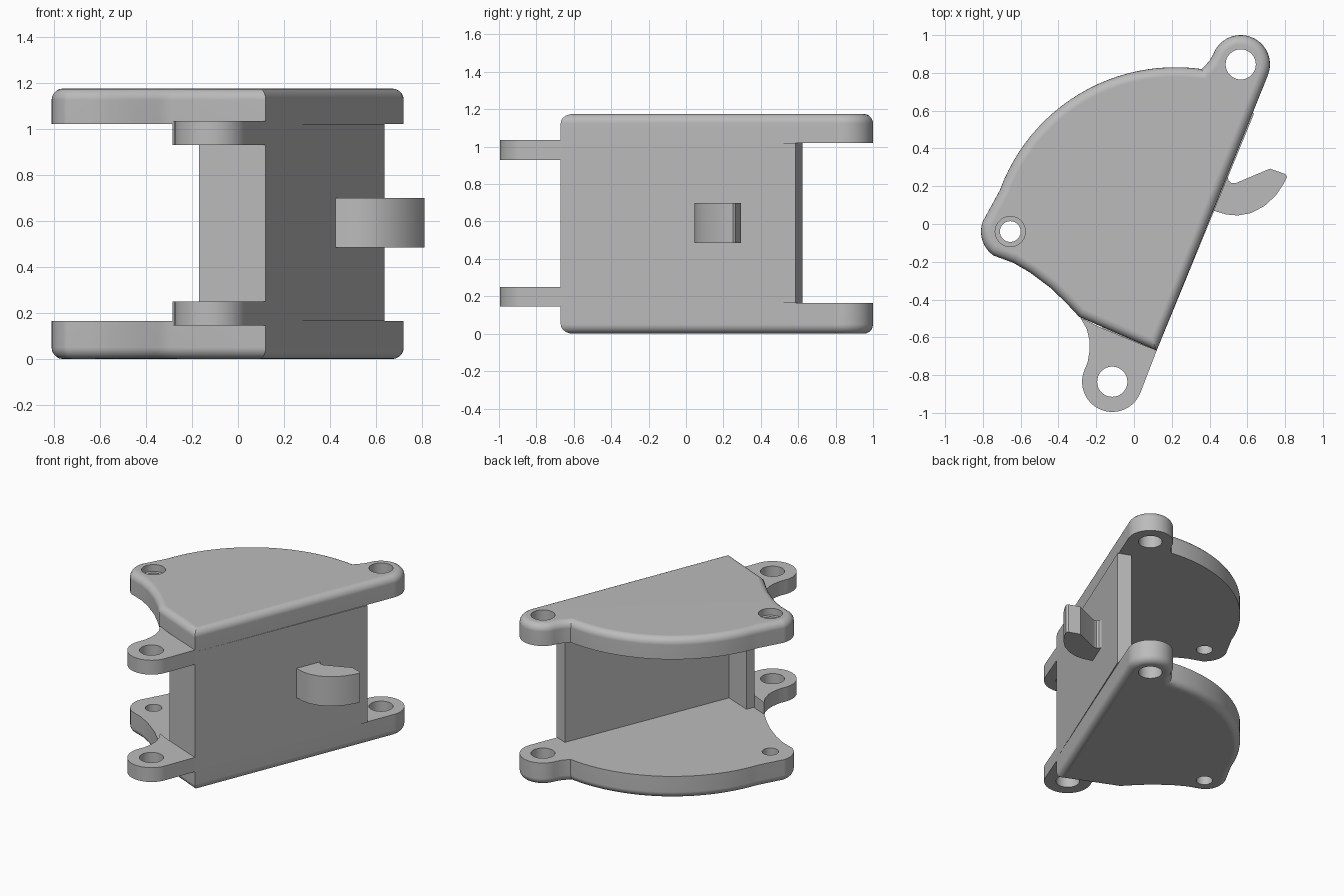
import bpy, bmesh
from math import radians, cos, sin
from mathutils import Vector

if "Cube" in bpy.data.objects:
    bpy.data.objects.remove(bpy.data.objects["Cube"])

grey = bpy.data.materials.new("plain grey")
grey.use_nodes = True
grey.diffuse_color = (0.5, 0.5, 0.5, 1)
grey.node_tree.nodes["Principled BSDF"].inputs["Base Color"].default_value = (0.5, 0.5, 0.5, 1)

# Key points: wall corner, wall direction, hinge centres
corner = Vector((0.12, -0.67))
along = Vector((0.38, 0.925)).normalized()
across = Vector((-along.y, along.x))
ear = (0.565, 0.845)
pivot = (-0.655, -0.04)
lug_eye = (-0.115, -0.835)


def arc(centre, r, a0, a1, n):
    angles = [radians(a0 + (a1 - a0) * i / n) for i in range(n + 1)]
    return [(centre[0] + r * cos(a), centre[1] + r * sin(a)) for a in angles]


def prism(name, outline, z0, z1, round_z=None, radius=0.05):
    """Extrude an outline, optionally rounding the rim at height round_z."""
    bm = bmesh.new()
    face = bm.faces.new([bm.verts.new((p[0], p[1], z0)) for p in outline])
    ext = bmesh.ops.extrude_face_region(bm, geom=[face])["geom"]
    for v in ext:
        if isinstance(v, bmesh.types.BMVert):
            v.co.z = z1
    bmesh.ops.recalc_face_normals(bm, faces=bm.faces[:])
    if round_z is not None:
        rim = [e for e in bm.edges if all(abs(v.co.z - round_z) < 1e-4 for v in e.verts)]
        bmesh.ops.bevel(bm, geom=rim, offset=radius, segments=5, profile=0.5,
                        affect='EDGES', clamp_overlap=False)
    mesh = bpy.data.meshes.new(name)
    bm.to_mesh(mesh)
    bm.free()
    mesh.materials.append(grey)
    obj = bpy.data.objects.new(name, mesh)
    bpy.context.collection.objects.link(obj)
    return obj


def activate(obj):
    bpy.ops.object.select_all(action='DESELECT')
    obj.select_set(True)
    bpy.context.view_layer.objects.active = obj


def drill(obj, centre, r, z0=-1, z1=2):
    cutter = prism("hole_cutter", arc(centre, r, 0, 350, 35), z0, z1)
    cutter.hide_render = True
    mod = obj.modifiers.new("hole", 'BOOLEAN')
    mod.operation = 'DIFFERENCE'
    mod.solver = 'EXACT'
    mod.object = cutter
    activate(obj)
    bpy.ops.object.modifier_apply(modifier=mod.name)
    bpy.data.objects.remove(cutter)


def finish(obj):
    activate(obj)
    bpy.ops.object.shade_smooth_by_angle(angle=radians(30))
    mod = obj.modifiers.new("flat_faces", 'WEIGHTED_NORMAL')
    mod.keep_sharp = True


# Fan-shaped plates, rounded on their outer rims
fan = ([corner] + arc(ear, 0.155, -22.4, 160, 24)
       + [(0.4, 0.865), (0.378, 0.84)]
       + arc((0.22, -0.16), 0.99, 82, 160, 24)
       + arc(pivot, 0.155, 160, 235, 10)
       + [(-0.64, -0.205), (-0.55, -0.257), (-0.44, -0.34), (-0.36, -0.417), (-0.29, -0.492)])
bottom_plate = prism("bottom_plate", fan, 0, 0.165, round_z=0)
top_plate = prism("top_plate", fan, 1.02, 1.175, round_z=1.175)
for plate in (bottom_plate, top_plate):
    drill(plate, ear, 0.08)
    drill(plate, pivot, 0.055)
drill(top_plate, pivot, 0.08, 1.125, 2)
finish(bottom_plate)
finish(top_plate)

# Upright wall with a short return flange at its front end
flange_end = corner + across * 0.313
wall_end = corner + along * 1.357
wall = [corner, wall_end, wall_end + across * 0.1,
        corner + across * 0.1 + along * 0.065,
        flange_end + along * 0.065, flange_end]
finish(prism("wall", wall, 0.165, 1.02))

# Pair of front hinge lugs
lug = ([corner] + arc(lug_eye, 0.16, -22.4, -200, 24)
       + [(-0.245, -0.73), (-0.235, -0.67), (-0.235, -0.62), (-0.25, -0.555),
          (-0.285, -0.495), flange_end])
for name, z0 in (("lower_lug", 0.145), ("upper_lug", 0.93)):
    part = prism(name, lug, z0, z0 + 0.105)
    drill(part, lug_eye, 0.08)
    finish(part)

# Curved hook on the outside of the wall
hook = [(0.40, 0.08), (0.43, 0.068), (0.49, 0.05), (0.55, 0.045), (0.62, 0.058), (0.69, 0.095),
        (0.75, 0.15), (0.79, 0.21), (0.81, 0.25), (0.8, 0.265), (0.72, 0.293),
        (0.54, 0.217), (0.515, 0.218), (0.5, 0.23), (0.497, 0.25), (0.46, 0.25)]
finish(prism("hook", hook, 0.485, 0.7))
